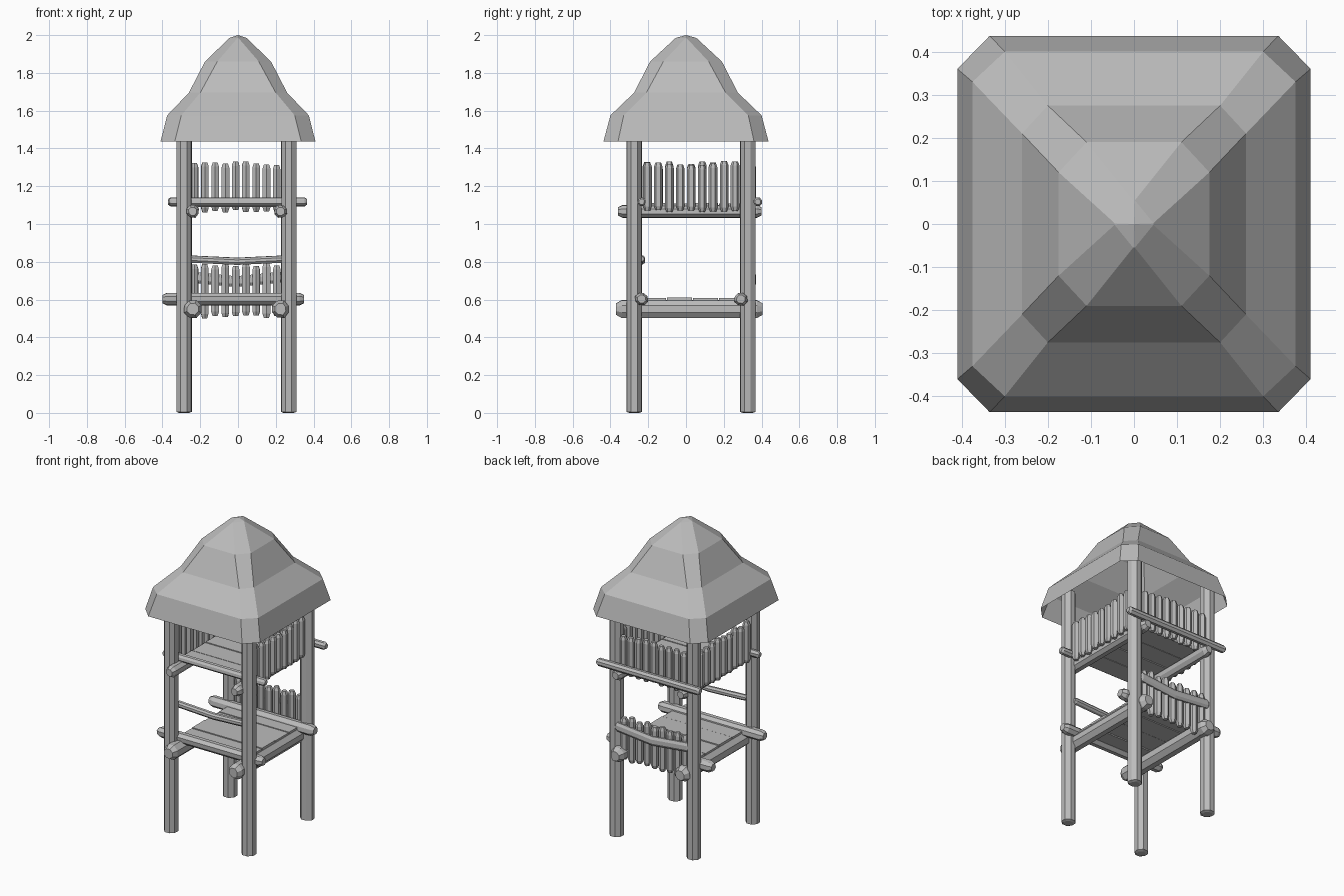
import bpy, bmesh, random
from mathutils import Vector
from math import cos, sin, tau

random.seed(4)
cube = bpy.data.objects.get("Cube")
if cube:
    bpy.data.objects.remove(cube)

grey = bpy.data.materials.new("plain grey")
grey.use_nodes = True
colour = (0.5, 0.5, 0.5, 1)
grey.diffuse_color = colour
grey.node_tree.nodes["Principled BSDF"].inputs["Base Color"].default_value = colour


def finish(name, bm):
    bmesh.ops.recalc_face_normals(bm, faces=bm.faces)
    mesh = bpy.data.meshes.new(name)
    bm.to_mesh(mesh)
    bm.free()
    mesh.materials.append(grey)
    obj = bpy.data.objects.new(name, mesh)
    bpy.context.collection.objects.link(obj)
    return obj


def bridge(bm, rings):
    for a, b in zip(rings, rings[1:]):
        n = len(a)
        for i in range(n):
            j = (i + 1) % n
            bm.faces.new((a[i], a[j], b[j], b[i]))


def log(name, start, end, radius, sides=8, tip=0.012, flat=1.0, sag=0.0, bm=None):
    """Slightly uneven round timber with blunt, chamfered ends."""
    own = bm is None
    bm = bm or bmesh.new()
    start, end = Vector(start), Vector(end)
    axis = (end - start).normalized()
    side = axis.cross(Vector((0, 0, 1)))
    side = side.normalized() if side.length > 0.1 else Vector((1, 0, 0))
    up = side.cross(axis)
    length = (end - start).length
    wobble = [random.uniform(0.92, 1.06) for _ in range(sides)]
    stations = [(0, 0.65), (tip, 1), (length / 2, 1), (length - tip, 1), (length, 0.65)]
    rings = []
    for d, scale in stations:
        middle = start + axis * d
        if d == length / 2:
            middle.z -= sag
        rings.append([bm.verts.new(middle + radius * scale * wobble[i] * (
            side * flat * cos(tau * (i + 0.5) / sides) + up * sin(tau * (i + 0.5) / sides)))
            for i in range(sides)])
    bridge(bm, rings)
    bm.faces.new(rings[0])
    bm.faces.new(rings[-1])
    if own:
        return finish(name, bm)


# Four corner posts
for label_y, y in (("front", -0.275), ("back", 0.327)):
    for label_x, x in (("right", -0.287), ("left", 0.268)):
        log(f"{label_y}_{label_x}_post", (x, y, 0), (x, y, 1.56), 0.044, tip=0.006)

# Bearers running front to back, beside the posts
for label, x in (("right", -0.24), ("left", 0.225)):
    log(f"lower_{label}_bearer", (x, -0.37, 0.55), (x, 0.405, 0.55), 0.049, tip=0.03)
    log(f"upper_{label}_bearer", (x, -0.36, 1.067), (x, 0.4, 1.067), 0.036, tip=0.025)

# Cross beams running side to side
for label, y in (("front", -0.235), ("back", 0.29)):
    log(f"lower_{label}_beam", (-0.4, y, 0.603), (0.35, y, 0.603), 0.036, tip=0.025)
log("upper_front_beam", (-0.365, -0.235, 1.118), (0.365, -0.235, 1.118), 0.023)
log("upper_back_beam", (-0.37, 0.38, 1.118), (0.365, 0.38, 1.118), 0.025)

# Hand rails of the lower floor
log("lower_front_rail", (-0.27, -0.235, 0.815), (0.26, -0.235, 0.815), 0.02, sag=0.012)
log("lower_back_rail", (-0.27, 0.355, 0.72), (0.25, 0.355, 0.72), 0.033, flat=0.5, sag=0.025)


def floor(name, z):
    """Four wide boards side by side with thin gaps."""
    bm = bmesh.new()
    count, y0, y1 = 4, -0.24, 0.31
    step = (y1 - y0) / count
    for i in range(count):
        made = bmesh.ops.create_cube(bm, size=1)["verts"]
        bmesh.ops.scale(bm, vec=(0.5, step - 0.006, 0.018), verts=made)
        bmesh.ops.translate(bm, vec=(-0.008, y0 + step * (i + 0.5), z + random.uniform(-0.002, 0.002)), verts=made)
    finish(name, bm)


floor("lower_floor", 0.6)
floor("upper_floor", 1.1)


def fence(name, first, last, low, high, count=9):
    """Row of narrow upright stakes with uneven tops."""
    bm = bmesh.new()
    first, last = Vector(first), Vector(last)
    for i in range(count):
        p = first.lerp(last, i / (count - 1))
        bottom = low + random.uniform(0, 0.015)
        top = high - random.uniform(0, 0.025)
        log("", (p.x, p.y, bottom), (p.x, p.y, top), 0.023, sides=6, tip=0.022, bm=bm)
    finish(name, bm)


fence("lower_back_fence", (-0.23, 0.335, 0), (0.205, 0.335, 0), 0.5, 0.795)
fence("upper_back_fence", (-0.23, 0.345, 0), (0.205, 0.345, 0), 1.06, 1.335)
fence("upper_left_fence", (0.27, -0.205, 0), (0.27, 0.26, 0), 1.06, 1.335)
fence("upper_right_fence", (-0.287, -0.205, 0), (-0.287, 0.26, 0), 1.06, 1.335)

# Bell-shaped roof: chamfered rectangles (half x, half y, flat x, flat y, height)
tiers = [
    (0.41, 0.437, 0.335, 0.36, 1.437),
    (0.375, 0.4, 0.3, 0.33, 1.575),
    (0.26, 0.275, 0.2, 0.21, 1.695),
    (0.175, 0.19, 0.11, 0.12, 1.86),
    (0.045, 0.055, 0.002, 0.002, 1.985),
]
bm = bmesh.new()
rings = []
for hx, hy, fx, fy, z in tiers:
    corners = [(hx, -fy), (hx, fy), (fx, hy), (-fx, hy),
               (-hx, fy), (-hx, -fy), (-fx, -hy), (fx, -hy)]
    rings.append([bm.verts.new((x, y, z)) for x, y in corners])
bridge(bm, rings)
apex = bm.verts.new((0, 0, 2))
for i in range(8):
    bm.faces.new((rings[-1][i], rings[-1][(i + 1) % 8], apex))
finish("roof", bm)
